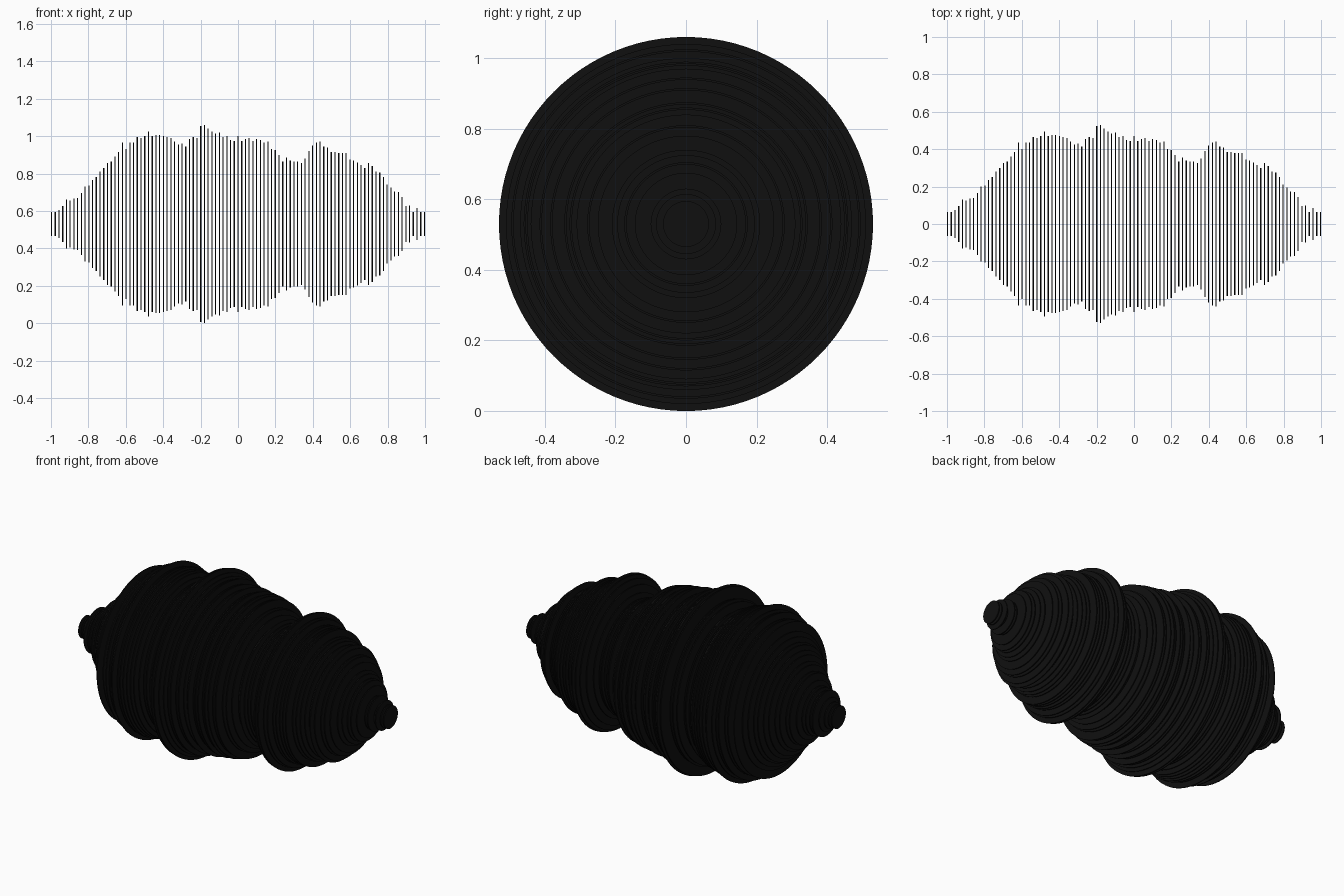
import bpy
import bmesh
from math import pi
from mathutils import Matrix

default_cube = bpy.data.objects.get("Cube")
if default_cube:
    bpy.data.objects.remove(default_cube, do_unlink=True)

# Disc radii from the right end to the left end, in steps of UNIT
UNIT = 0.005
RADII = [
    13, 13, 15, 19, 26, 25, 27, 28, 33, 40, 41, 47, 50, 56, 60, 65, 67,
    72, 77, 87, 80, 87, 87, 93, 92, 94, 99, 94, 95, 95, 94, 93, 92, 88,
    85, 86, 83, 91, 93, 92, 105, 106, 102, 99, 97, 98, 93, 94, 90, 89, 94,
    89, 91, 92, 89, 91, 90, 87, 88, 80, 79, 74, 67, 71, 68, 67, 67,
    65, 70, 78, 84, 87, 88, 83, 82, 77, 77, 76, 76, 76, 69, 68, 66,
    63, 60, 65, 62, 56, 55, 50, 42, 39, 35, 34, 29, 19, 20, 13, 17, 13, 13,
]
LENGTH = 2.0
THICKNESS = 0.006
SIDES = 96


def make_material(name, color):
    material = bpy.data.materials.new(name)
    material.use_nodes = True
    material.diffuse_color = color
    shader = material.node_tree.nodes["Principled BSDF"]
    shader.inputs["Base Color"].default_value = color
    return material


def add_disc(bm, x, z, radius):
    """Add one thin closed disc whose axis runs along x."""
    placement = Matrix.Translation((x, 0, z)) @ Matrix.Rotation(pi / 2, 4, "Y")
    bmesh.ops.create_cone(
        bm,
        cap_ends=True,
        cap_tris=False,
        segments=SIDES,
        radius1=radius,
        radius2=radius,
        depth=THICKNESS,
        matrix=placement,
    )


# Row of separate discs, evenly spaced on a shared axis
bm = bmesh.new()
axis_height = max(RADII) * UNIT
first_x = (THICKNESS - LENGTH) / 2
spacing = (LENGTH - THICKNESS) / (len(RADII) - 1)
for index, steps in enumerate(RADII):
    add_disc(bm, first_x + index * spacing, axis_height, steps * UNIT)

mesh = bpy.data.meshes.new("disc_row")
bm.to_mesh(mesh)
bm.free()
mesh.materials.append(make_material("black", (0.005, 0.005, 0.005, 1)))

disc_row = bpy.data.objects.new("disc_row", mesh)
bpy.context.collection.objects.link(disc_row)

# Smooth rims with sharp edges around the flat faces
bpy.ops.object.select_all(action="DESELECT")
disc_row.select_set(True)
bpy.context.view_layer.objects.active = disc_row
bpy.ops.object.shade_smooth_by_angle(angle=pi / 6)
